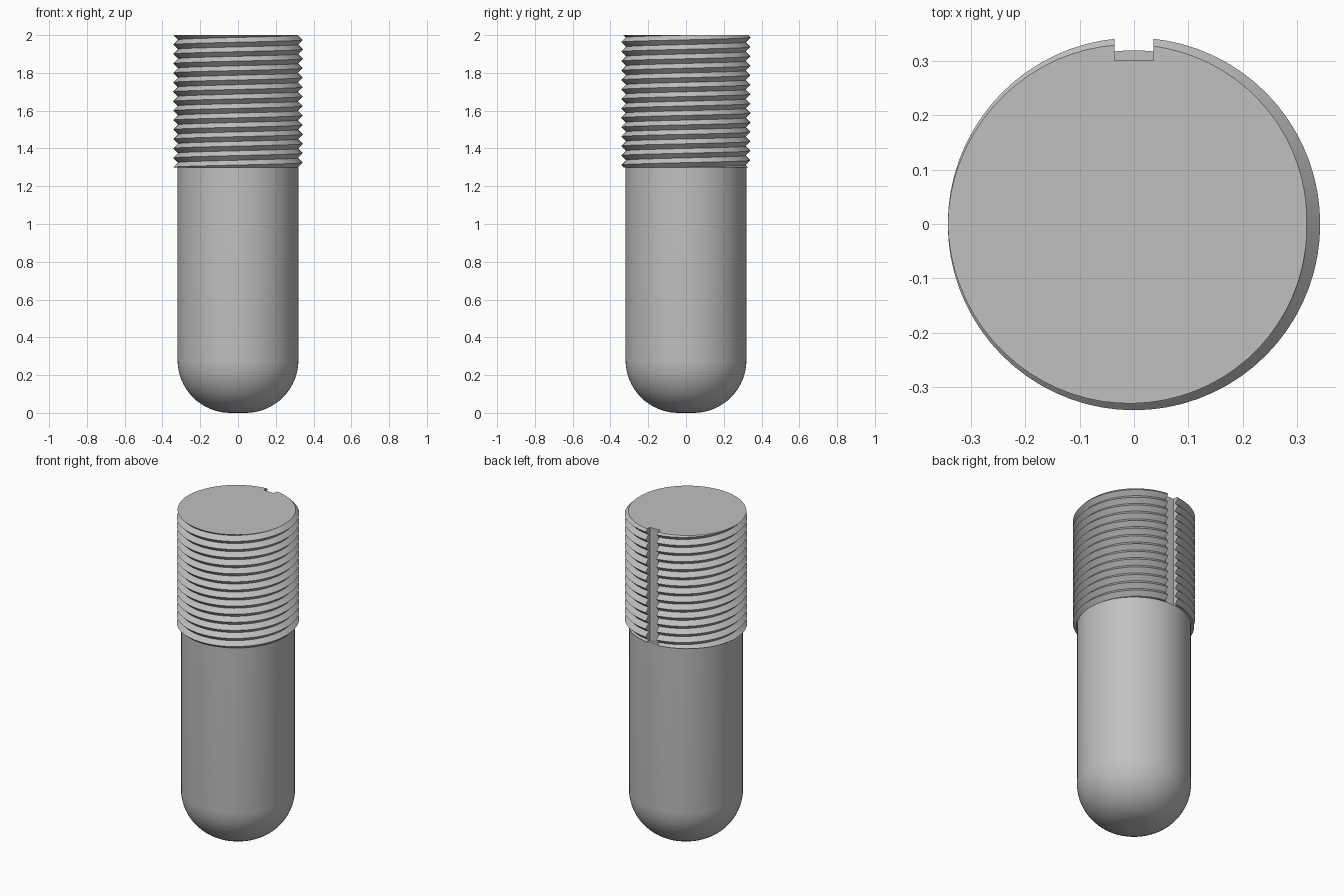
import bpy, bmesh, math

if "Cube" in bpy.data.objects:
    bpy.data.objects.remove(bpy.data.objects["Cube"])

STEEL = (0.53, 0.53, 0.53, 1)
steel = bpy.data.materials.new("grey_steel")
steel.use_nodes = True
steel.diffuse_color = STEEL
steel.node_tree.nodes["Principled BSDF"].inputs["Base Color"].default_value = STEEL

SEGMENTS = 72
BODY_RADIUS, BODY_TOP, TOP = 0.32, 1.3, 2.0
ROOT, CREST, PITCH = 0.318, 0.343, 0.05


def add_object(name, bm, smooth_angle=None):
    bmesh.ops.recalc_face_normals(bm, faces=bm.faces)
    mesh = bpy.data.meshes.new(name)
    bm.to_mesh(mesh)
    bm.free()
    mesh.materials.append(steel)
    obj = bpy.data.objects.new(name, mesh)
    bpy.context.collection.objects.link(obj)
    bpy.ops.object.select_all(action="DESELECT")
    obj.select_set(True)
    bpy.context.view_layer.objects.active = obj
    if smooth_angle:
        bpy.ops.object.shade_smooth_by_angle(angle=math.radians(smooth_angle))
    return obj


# Round-ended shaft: a lathed profile with a filleted bottom
def build_shaft():
    fillet, steps = 0.28, 16
    profile = [(0, 0)]
    for i in range(steps + 1):
        a = math.pi / 2 * i / steps
        profile.append((BODY_RADIUS - fillet + fillet * math.sin(a),
                        fillet - fillet * math.cos(a)))
    profile += [(BODY_RADIUS, BODY_TOP), (0, BODY_TOP)]
    bm = bmesh.new()
    verts = [bm.verts.new((r, 0, z)) for r, z in profile]
    edges = [bm.edges.new(pair) for pair in zip(verts, verts[1:])]
    bmesh.ops.spin(bm, geom=verts + edges, cent=(0, 0, 0), axis=(0, 0, 1),
                   angle=math.tau, steps=SEGMENTS, use_duplicate=False)
    bmesh.ops.remove_doubles(bm, verts=bm.verts, dist=0.0001)
    return add_object("shaft", bm, 30)


# Right-handed V thread, cut flat at both ends
def build_thread():
    turns = round((TOP - BODY_TOP) / PITCH)
    levels = range(-4, 2 * turns + 5)

    def crest_height(angle):
        return BODY_TOP + PITCH * (angle - math.pi) / math.tau

    def radius(angle, z):
        phase = ((z - crest_height(angle)) / PITCH) % 1
        return ROOT + (CREST - ROOT) * abs(1 - 2 * phase)

    bm = bmesh.new()
    columns = []
    for i in range(SEGMENTS + 1):
        a = math.tau * i / SEGMENTS
        column = []
        for k in levels:
            z = min(max(crest_height(a) + k * PITCH / 2, BODY_TOP), TOP)
            r = radius(a, z)
            column.append(bm.verts.new((r * math.cos(a), r * math.sin(a), z)))
        columns.append(column)
    for left, right in zip(columns, columns[1:]):
        for k in range(len(levels) - 1):
            bm.faces.new((left[k], right[k], right[k + 1], left[k + 1]))
    bmesh.ops.remove_doubles(bm, verts=bm.verts, dist=0.00005)
    rims = [e for e in bm.edges if e.is_boundary]
    bmesh.ops.holes_fill(bm, edges=rims, sides=0)
    return add_object("threaded_end", bm)


# Keyway down the back of the thread
def cut_keyway(thread):
    bm = bmesh.new()
    bmesh.ops.create_cube(bm, size=1)
    bmesh.ops.scale(bm, vec=(0.072, 0.2, 1), verts=bm.verts)
    bmesh.ops.translate(bm, vec=(0, 0.401, 1.7), verts=bm.verts)
    cutter = add_object("keyway_cutter", bm)
    cutter.hide_render = True
    cut = thread.modifiers.new("keyway", "BOOLEAN")
    cut.operation = "DIFFERENCE"
    cut.solver = "EXACT"
    cut.object = cutter
    bpy.context.view_layer.objects.active = thread
    bpy.ops.object.modifier_apply(modifier=cut.name)
    bpy.data.objects.remove(cutter)
    thread.select_set(True)
    bpy.ops.object.shade_smooth_by_angle(angle=math.radians(30))


build_shaft()
cut_keyway(build_thread())
